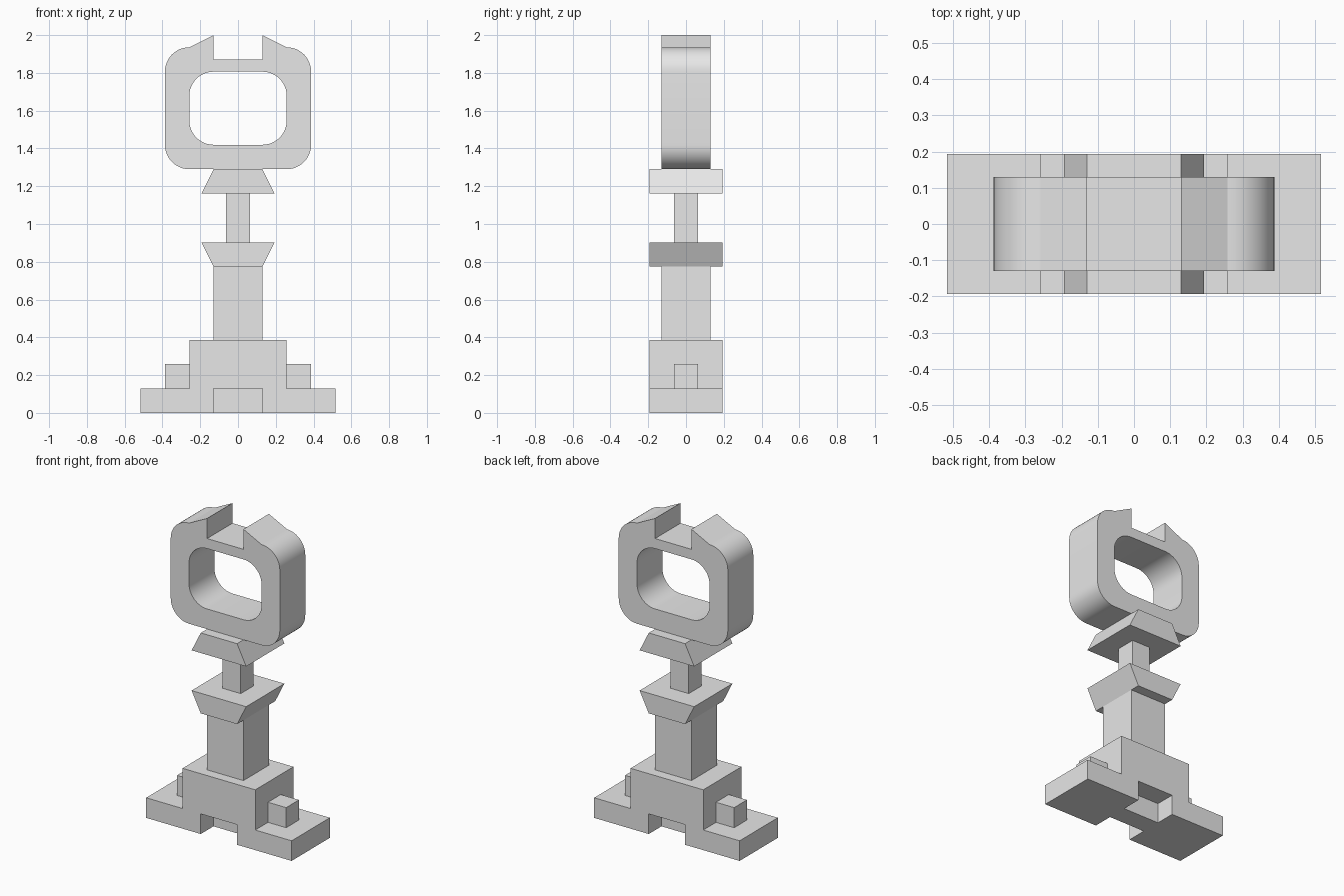
import bpy, bmesh, math

if "Cube" in bpy.data.objects:
    bpy.data.objects.remove(bpy.data.objects["Cube"], do_unlink=True)

U = 2 / 15.5  # the model follows a square module of this size

grey = bpy.data.materials.new("plain_grey")
grey.use_nodes = True
grey.diffuse_color = (0.8, 0.8, 0.8, 1)
grey.node_tree.nodes["Principled BSDF"].inputs["Base Color"].default_value = (0.8, 0.8, 0.8, 1)


def prism(name, loops, half_depth, y=0):
    """Extrude front-facing (x, z) loops along y; further loops become holes."""
    bm = bmesh.new()
    edges = []
    for loop in loops:
        vs = [bm.verts.new((px * U, (y - half_depth) * U, pz * U)) for px, pz in loop]
        edges += [bm.edges.new((a, b)) for a, b in zip(vs, vs[1:] + vs[:1])]
    if len(loops) == 1:
        bm.faces.new(vs)
    else:
        bmesh.ops.triangle_fill(bm, use_beauty=True, edges=edges)
    new = bmesh.ops.extrude_face_region(bm, geom=bm.faces[:], use_keep_orig=True)["geom"]
    moved = [g for g in new if isinstance(g, bmesh.types.BMVert)]
    bmesh.ops.translate(bm, verts=moved, vec=(0, 2 * half_depth * U, 0))
    bmesh.ops.recalc_face_normals(bm, faces=bm.faces[:])
    mesh = bpy.data.meshes.new(name)
    bm.to_mesh(mesh)
    bm.free()
    mesh.materials.append(grey)
    ob = bpy.data.objects.new(name, mesh)
    bpy.context.collection.objects.link(ob)
    return ob


def taper(bottom, top, z0, z1, x=0):
    return [(x - bottom, z0), (x + bottom, z0), (x + top, z1), (x - top, z1)]


def arc(cx, cz, start, steps=12):
    """Quarter circle of one module radius, counter-clockwise."""
    return [(cx + math.cos(a), cz + math.sin(a))
            for a in (math.radians(start + 90 * i / steps) for i in range(steps + 1))]


def activate(ob):
    bpy.ops.object.select_all(action='DESELECT')
    ob.select_set(True)
    bpy.context.view_layer.objects.active = ob


# Stepped base with a notch cut into the front and the back
base = prism("base", [[(-4, 0), (4, 0), (4, 1), (2, 1), (2, 3), (-2, 3), (-2, 1), (-4, 1)]], 1.5)
for side in (-1, 1):
    cutter = prism("notch_cutter", [taper(1, 1, -1, 1)], 1, y=side * 1.5)
    cutter.hide_render = True
    mod = base.modifiers.new("notch", 'BOOLEAN')
    mod.operation = 'DIFFERENCE'
    mod.solver = 'EXACT'
    mod.object = cutter
    activate(base)
    bpy.ops.object.modifier_apply(modifier=mod.name)
    bpy.data.objects.remove(cutter, do_unlink=True)

# Small blocks standing on the foot steps
for side, label in ((1, "left"), (-1, "right")):
    prism(label + "_step_block", [taper(0.5, 0.5, 1, 2, side * 2.5)], 0.5)

# Column, flared collars and the thin neck between them
prism("column", [taper(1, 1, 3, 6)], 1)
prism("lower_collar", [taper(1, 1.5, 6, 7)], 1.5)
prism("neck", [taper(0.5, 0.5, 7, 9)], 0.5)
prism("upper_collar", [taper(1.5, 1, 9, 10)], 1.5)

# Rounded ring head with two raised horns around a gap
outer = (arc(-2, 11, 180) + arc(2, 11, 270) + arc(2, 14, 0)
         + [(1, 15.5), (1, 14.5), (-1, 14.5), (-1, 15.5)] + arc(-2, 14, 90))
inner = arc(-1, 12, 180) + arc(1, 12, 270) + arc(1, 13, 0) + arc(-1, 13, 90)
ring = prism("ring_head", [outer, inner], 1)
activate(ring)
bpy.ops.object.shade_smooth_by_angle(angle=math.radians(20))
